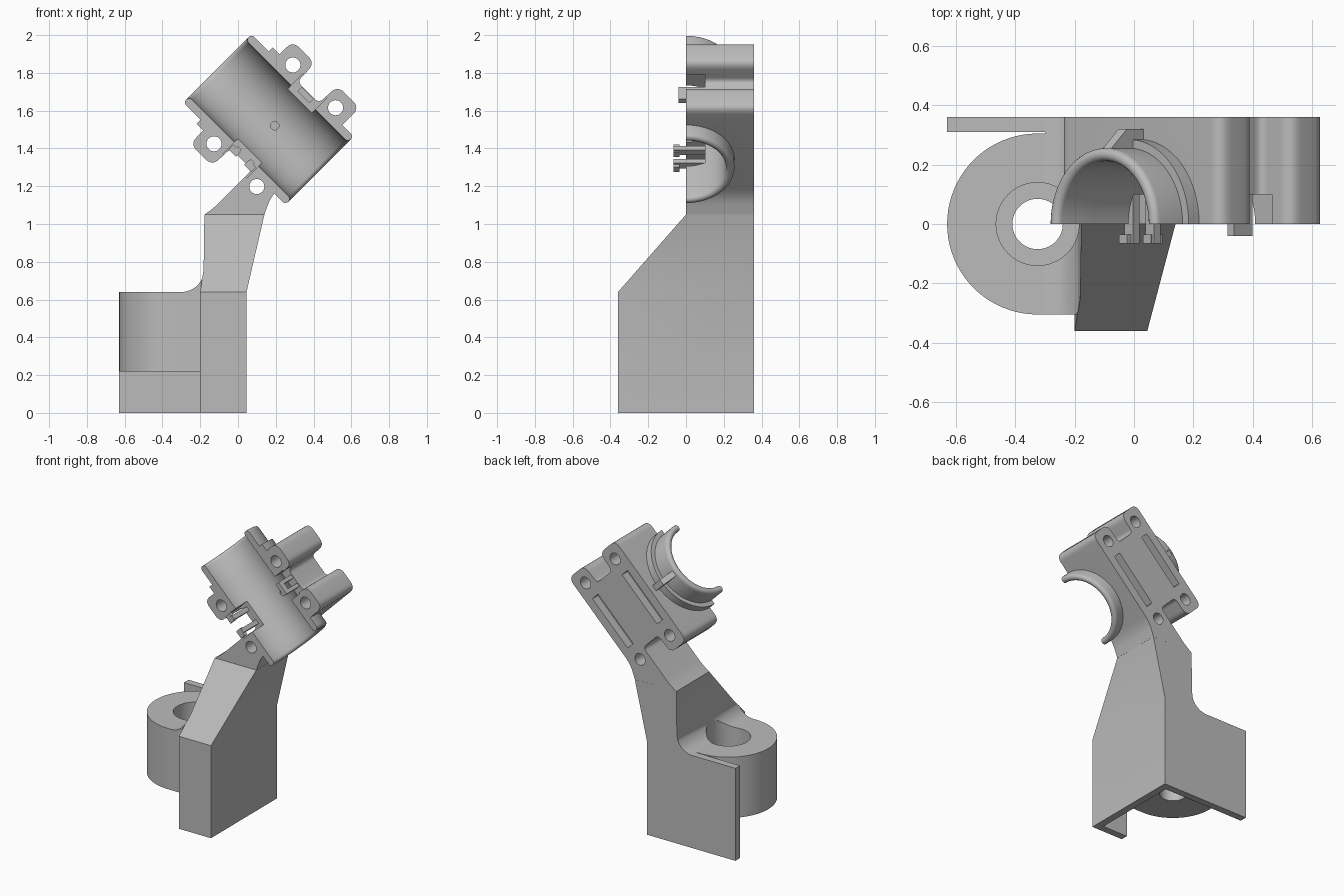
import bpy, bmesh, math
from mathutils import Vector

if "Cube" in bpy.data.objects:
    bpy.data.objects.remove(bpy.data.objects["Cube"])

grey = bpy.data.materials.new("plain grey")
grey.use_nodes = True
GREY = (0.5, 0.5, 0.5, 1)
grey.diffuse_color = GREY
grey.node_tree.nodes["Principled BSDF"].inputs["Base Color"].default_value = GREY

CX, CZ, S = 0.195, 1.52, math.sqrt(0.5)
BORE, LIP, FLANGE = 0.212, 0.256, 0.285


# Clamp frame: u along the bore, v across it, y towards the back
def head(u, v, y):
    return Vector((CX + (u + v) * S, y, CZ + (v - u) * S))


def upright(x, z, y):
    return Vector((x, y, z))


def flat(x, y, z):
    return Vector((x, y, z))


def rib_frame(u, y, v):
    return head(u, v, y)


def finish(name, bm):
    bmesh.ops.recalc_face_normals(bm, faces=bm.faces)
    mesh = bpy.data.meshes.new(name)
    bm.to_mesh(mesh)
    bm.free()
    obj = bpy.data.objects.new(name, mesh)
    mesh.materials.append(grey)
    bpy.context.collection.objects.link(obj)
    return obj


def add_prism(bm, pts, a, b, frame):
    low = [bm.verts.new(frame(p, q, a)) for p, q in pts]
    top = [bm.verts.new(frame(p, q, b)) for p, q in pts]
    bm.faces.new(low)
    bm.faces.new(top[::-1])
    n = len(pts)
    for i in range(n):
        j = (i + 1) % n
        bm.faces.new((low[i], low[j], top[j], top[i]))


def prism(name, pts, a, b, frame, slope=False):
    bm = bmesh.new()
    add_prism(bm, pts, a, b, frame)
    if slope:  # slanted front face
        cut = bmesh.ops.bisect_plane(
            bm, geom=bm.verts[:] + bm.edges[:] + bm.faces[:],
            plane_co=(0, 0, 1.05), plane_no=(0, -0.41, 0.36), clear_outer=True)
        edges = [e for e in cut["geom_cut"] if isinstance(e, bmesh.types.BMEdge)]
        bmesh.ops.edgenet_fill(bm, edges=edges)
    return finish(name, bm)


def rect(a, b, c, d):
    return [(a, c), (b, c), (b, d), (a, d)]


def boxes(name, items):
    bm = bmesh.new()
    for u0, u1, v0, v1, y0, y1 in items:
        add_prism(bm, rect(u0, u1, v0, v1), y0, y1, head)
    return finish(name, bm)


def arc(cx, cy, r, a0, a1, n):
    return [(cx + r * math.cos(math.radians(a0 + (a1 - a0) * i / n)),
             cy + r * math.sin(math.radians(a0 + (a1 - a0) * i / n))) for i in range(n + 1)]


def circle(cx, cy, r, n=40):
    return arc(cx, cy, r, 0, 360, n)[:-1]


def rounded(corners, steps=6):
    out = []
    for i, (u, v, r) in enumerate(corners):
        p = Vector((u, v))
        if not r:
            out.append((u, v))
            continue
        before = Vector(corners[i - 1][:2]) - p
        after = Vector(corners[(i + 1) % len(corners)][:2]) - p
        a, b = p + before.normalized() * r, p + after.normalized() * r
        for k in range(steps + 1):
            t = k / steps
            out.append(tuple(a * (1 - t) ** 2 + p * 2 * t * (1 - t) + b * t * t))
    return out


def half_ring(name, profile, n=40):
    bm = bmesh.new()
    loops = []
    for i in range(n + 1):
        t = math.pi * i / n
        loops.append([bm.verts.new(head(u, r * math.cos(t), r * math.sin(t))) for u, r in profile])
    m = len(profile)
    for a, b in zip(loops, loops[1:]):
        for i in range(m):
            j = (i + 1) % m
            bm.faces.new((a[i], a[j], b[j], b[i]))
    bm.faces.new(loops[0])
    bm.faces.new(loops[-1][::-1])
    return finish(name, bm)


def carve(targets, cutter):
    cutter.hide_render = True
    for obj in targets:
        mod = obj.modifiers.new("cut", 'BOOLEAN')
        mod.operation = 'DIFFERENCE'
        mod.solver = 'EXACT'
        mod.object = cutter
        bpy.context.view_layer.objects.active = obj
        bpy.ops.object.modifier_apply(modifier=mod.name)
    bpy.data.objects.remove(cutter)


# Clamp block with screw ears, running down into the neck
outline = rounded([
    (-.25, .385, .05), (-.085, .385, .05), (-.08, .25, .03), (.08, .25, .03),
    (.085, .385, .05), (.25, .385, .05), (.25, -.28, .05), (.293, -.371, 0),
    (.069, -.596, 0), (.08, -.53, .04), (.08, -.25, .03), (-.08, -.25, .03),
    (-.085, -.385, .05), (-.25, -.385, .05)])
block = prism("clamp_block", outline, 0, 0.36, head)
bm = bmesh.new()
bore = circle(0, 0, BORE, 80)
add_prism(bm, bore, -0.6, 0.6, lambda v, y, u: head(u, v, y))
carve([block], finish("bore_cutter", bm))
for v in (-0.295, 0.295):
    for u in (-0.16, 0.16):
        carve([block], prism("screw_cutter", circle(u, v, 0.04, 24), -0.1, 0.5, head))
for u in (-0.16, 0.16):
    carve([block], boxes("slot_cutter", [(u - .03, u + .03, -.19, .19, .3, .4)]))
for v0, v1 in ((-0.3, -0.1), (0.1, 0.3)):
    carve([block], boxes("window_cutter", [(-.09, .09, v0, v1, -.05, .1)]))
carve([block], prism("dimple_cutter", circle(0, 0, 0.022, 20), 0.1, 0.24, head))

# Rounded collars at both ends of the bore and the step behind one of them
mid, rad = (BORE + LIP) / 2, (LIP - BORE) / 2
upper_end = arc(-0.43 + rad, mid, rad, 90, 270, 8)
lower_end = arc(0.335 - rad, mid, rad, -90, 90, 8)
collars = [
    half_ring("upper_collar", upper_end + [(-0.25, BORE), (-0.25, LIP)]),
    half_ring("lower_collar", lower_end + [(0.25, LIP), (0.25, BORE)]),
    half_ring("collar_step", rect(-0.3, -0.25, BORE + .01, FLANGE))]
rib = prism("pointer_rib", [(-.415, .245), (-.33, .32), (-.25, .32), (-.25, .245)],
            -0.02, 0.02, rib_frame)

# Snap clips in the side windows
hooks = []
for s in (-1, 1):
    a, b = sorted((s * .035, s * .065))
    c, d = sorted((s * .03, s * .085))
    hooks += [(a, b, -.255, -.215, -.065, .12), (c, d, -.262, -.225, -.065, -.035)]
lower_clip = boxes("lower_clip", hooks)
upper_clip = boxes("upper_clip", [(-.045, .045, .215, .245, -.04, 0),
                                  (-.045, -.02, .215, .245, 0, .12),
                                  (.02, .045, .215, .245, 0, .12)])

# Lower neck and hollow foot
spine = prism("neck_and_foot", [(.045, 0), (.045, .64), (.14, 1.05), (-.178, 1.05),
                                (-.182, .76), (-.2, .64), (-.2, 0)],
              -0.36, 0.36, upright, slope=True)
carve([spine], prism("hollow_cutter", rect(-.3, -.005, -.31, .31), -0.1, 0.22, flat))

# Wall behind the socket
plate = prism("back_plate", rect(-.63, -.1, 0, .64), 0.31, 0.36, upright)

# Round socket with a stepped hole, blended into the neck
socket = prism("round_socket", arc(-.325, 0, .305, 90, 270, 40) + [(-.19, -.305), (-.19, .309)],
               0.22, 0.64, flat)
blend = prism("neck_blend", arc(-.3, .76, .12, -90, 0, 12) + [(-.15, .76), (-.15, .6), (-.3, .6)],
              -0.305, 0.36, upright, slope=True)
carve([socket, blend, spine], prism("counterbore_cutter", circle(-.325, 0, .14), 0.32, 0.9, flat))
carve([socket], prism("hole_cutter", circle(-.325, 0, .085), 0.1, 0.9, flat))

# Smooth the curved walls, keep hard edges
bpy.ops.object.select_all(action='DESELECT')
for obj in [block, spine, socket, blend] + collars:
    obj.select_set(True)
    bpy.context.view_layer.objects.active = obj
bpy.ops.object.shade_smooth_by_angle(angle=math.radians(30))
bpy.ops.object.select_all(action='DESELECT')
